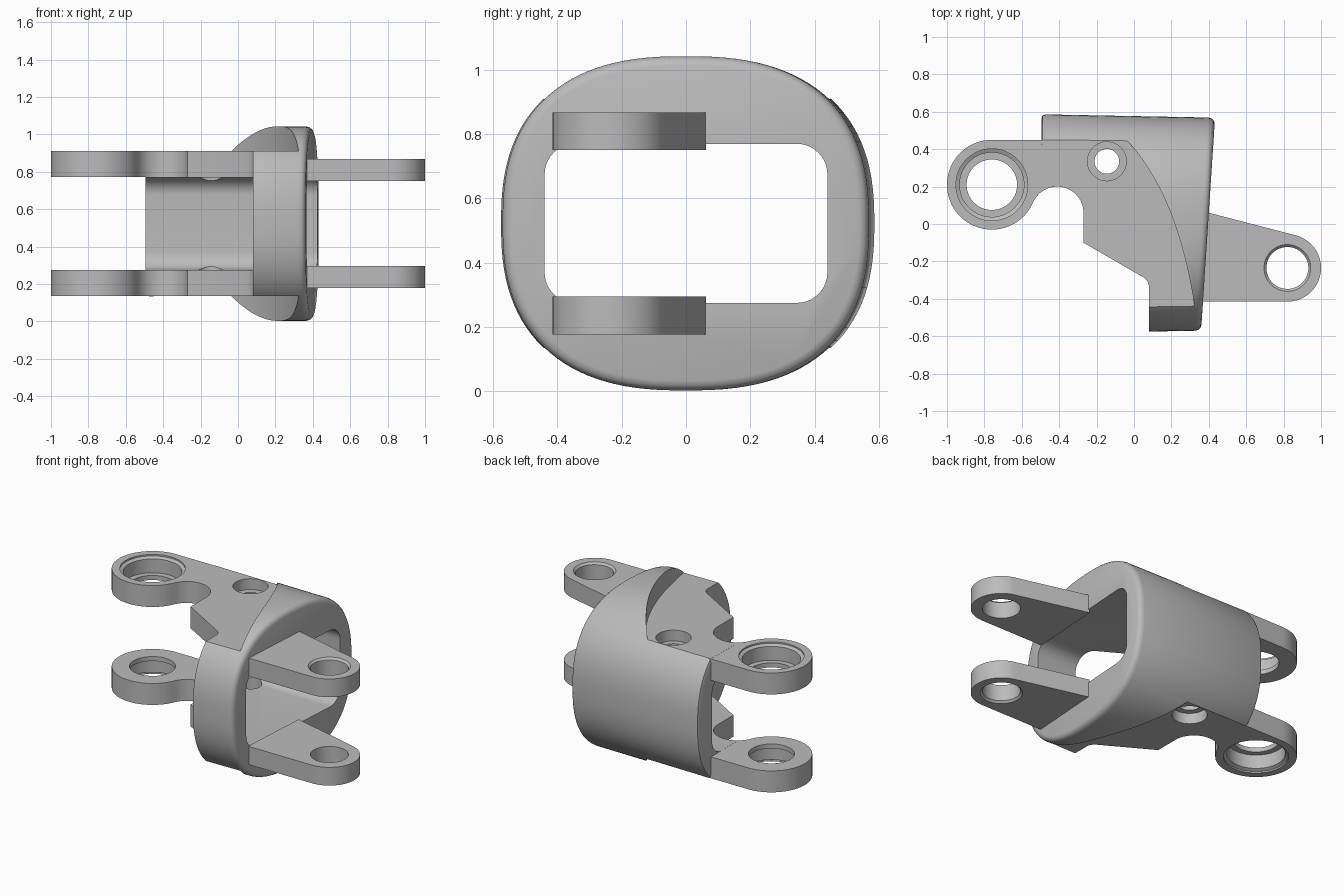
import bpy, bmesh, math
from mathutils import Vector
from mathutils.geometry import interpolate_bezier

cube = bpy.data.objects.get("Cube")
if cube:
    bpy.data.objects.remove(cube, do_unlink=True)

MID = 0.5225  # height of the mirror plane

grey = bpy.data.materials.new("plain_grey")
grey.use_nodes = True
grey.diffuse_color = (0.5, 0.5, 0.5, 1)
grey.node_tree.nodes["Principled BSDF"].inputs["Base Color"].default_value = (0.5, 0.5, 0.5, 1)


def loft(name, rings):
    """Skin a list of closed rings and cap both ends."""
    bm = bmesh.new()
    rows = [[bm.verts.new(p) for p in ring] for ring in rings]
    n = len(rows[0])
    for a, b in zip(rows, rows[1:]):
        for i in range(n):
            j = (i + 1) % n
            bm.faces.new((a[i], a[j], b[j], b[i]))
    bm.faces.new(rows[0][::-1])
    bm.faces.new(rows[-1])
    bmesh.ops.recalc_face_normals(bm, faces=bm.faces)
    mesh = bpy.data.meshes.new(name)
    bm.to_mesh(mesh)
    bm.free()
    mesh.materials.append(grey)
    ob = bpy.data.objects.new(name, mesh)
    bpy.context.collection.objects.link(ob)
    return ob


def flip(z, side):
    return z if side > 0 else 2 * MID - z


def prism(name, outline, z0, z1, side=1):
    return loft(name, [[(x, y, flip(z, side)) for x, y in outline] for z in (z0, z1)])


def arc(cx, cy, r, a0, a1, n=24):
    angles = [math.radians(a0 + (a1 - a0) * i / n) for i in range(n + 1)]
    return [(cx + r * math.cos(a), cy + r * math.sin(a)) for a in angles]


def bore(cx, cy, profile, side):
    """Turned cutter from (radius, height) steps."""
    return loft("bore_cutter", [[(x, y, flip(z, side)) for x, y in arc(cx, cy, r, 0, 360, 64)[:-1]]
                                for r, z in profile])


def combine(ob, other, operation):
    mod = ob.modifiers.new(operation, 'BOOLEAN')
    mod.operation = operation
    mod.solver = 'EXACT'
    mod.object = other
    bpy.context.view_layer.objects.active = ob
    bpy.ops.object.modifier_apply(modifier=mod.name)
    bpy.data.objects.remove(other, do_unlink=True)


def oval(inset, where):
    """Superellipse cross-section; where(y) gives x."""
    ring = []
    for i in range(112):
        t = math.tau * (i + 0.5) / 112
        c, s = math.cos(t), math.sin(t)
        y = math.copysign(abs(c) ** 0.8, c)
        z = math.copysign(abs(s) ** 0.8, s)
        x = where(y * 0.57)
        half = 0.577 - 0.019 * x - inset
        ring.append((x, y * half, MID + z * (0.52 - inset)))
    return ring


# Sleeve: oval tube with a slanted, softly rounded outer end
rings = [oval(i, lambda y, d=d: -0.495 + d) for d, i in ((0, 0.02), (0.006, 0.006), (0.02, 0))]
for d, i in ((0.035, 0), (0.018, 0.004), (0.006, 0.014), (0, 0.03)):
    rings.append(oval(i, lambda y, d=d: 0.396 + 0.062 * y - d))
sleeve = loft("sleeve_body", rings)

# Plan cut-away in front of the arms
neck = arc(-0.41, 0.06, 0.14, 156.8, 0)
edge = neck + [(-0.27, -0.1), (0.05, -0.285), (0.072, -0.305), (0.08, -0.33)]
combine(sleeve, prism("plan_cutter", edge + [(0.08, -2), (-2, -2), (-2, neck[0][1])], -1, 2), 'DIFFERENCE')

# Swept shoulders above and below the flat arm faces
sweep = interpolate_bezier(Vector((-0.04, 0.45)), Vector((0.19, 0.2)), Vector((0.28, -0.15)),
                           Vector((0.33, -0.475)), 28)
shoulder = [(p.x, p.y) for p in sweep] + [(-2, -0.475), (-2, 0.45)]
for side in (1, -1):
    combine(sleeve, prism("shoulder_cutter", shoulder, 0.91, 1.5, side), 'DIFFERENCE')

# Rounded rectangular opening through the sleeve
opening = []
for sy, sz, a in ((1, 1, 0), (-1, 1, 90), (-1, -1, 180), (1, -1, 270)):
    opening += arc(sy * 0.345, MID + sz * 0.1525, 0.095, a, a + 90, 10)
combine(sleeve, loft("opening_cutter", [[(x, y, z) for y, z in opening] for x in (-2, 2)]), 'DIFFERENCE')

# Left-hand eyes, with stepped bores and small pin holes
eye = arc(-0.76, 0.21, 0.24, 90, 336.8, 48)
eye += [p for p in arc(-0.41, 0.06, 0.1405, 156, 60, 20)] + [(-0.34, 0.25), (-0.34, 0.45)]
for side in (1, -1):
    combine(sleeve, prism("eye", eye, 0.7705, 0.9095, side), 'UNION')
    combine(sleeve, bore(-0.76, 0.21, [(0.135, 0.6), (0.135, 0.8), (0.172, 0.8), (0.172, 0.89),
                                       (0.192, 0.9), (0.192, 1)], side), 'DIFFERENCE')
    combine(sleeve, bore(-0.145, 0.335, [(0.066, 0.6), (0.066, 0.84), (0.104, 0.84), (0.104, 1)],
                         side), 'DIFFERENCE')

# Pair of tapered lugs on the slanted end
parts = [sleeve]
lug_outline = arc(0.82, -0.235, 0.18, -90, 75.4, 40) + [(0.392, 0.062), (0.362, -0.415)]
for side, label in ((1, "upper_lug"), (-1, "lower_lug")):
    lug = prism(label, lug_outline, 0.75, 0.868, side)
    combine(lug, bore(0.82, -0.235, [(0.112, 0.6), (0.112, 0.855), (0.126, 0.869), (0.126, 1)],
                      side), 'DIFFERENCE')
    parts.append(lug)

# Smooth curved faces, crisp edges
for ob in parts:
    bpy.ops.object.select_all(action='DESELECT')
    ob.select_set(True)
    bpy.context.view_layer.objects.active = ob
    bpy.ops.object.shade_smooth_by_angle(angle=math.radians(30))
